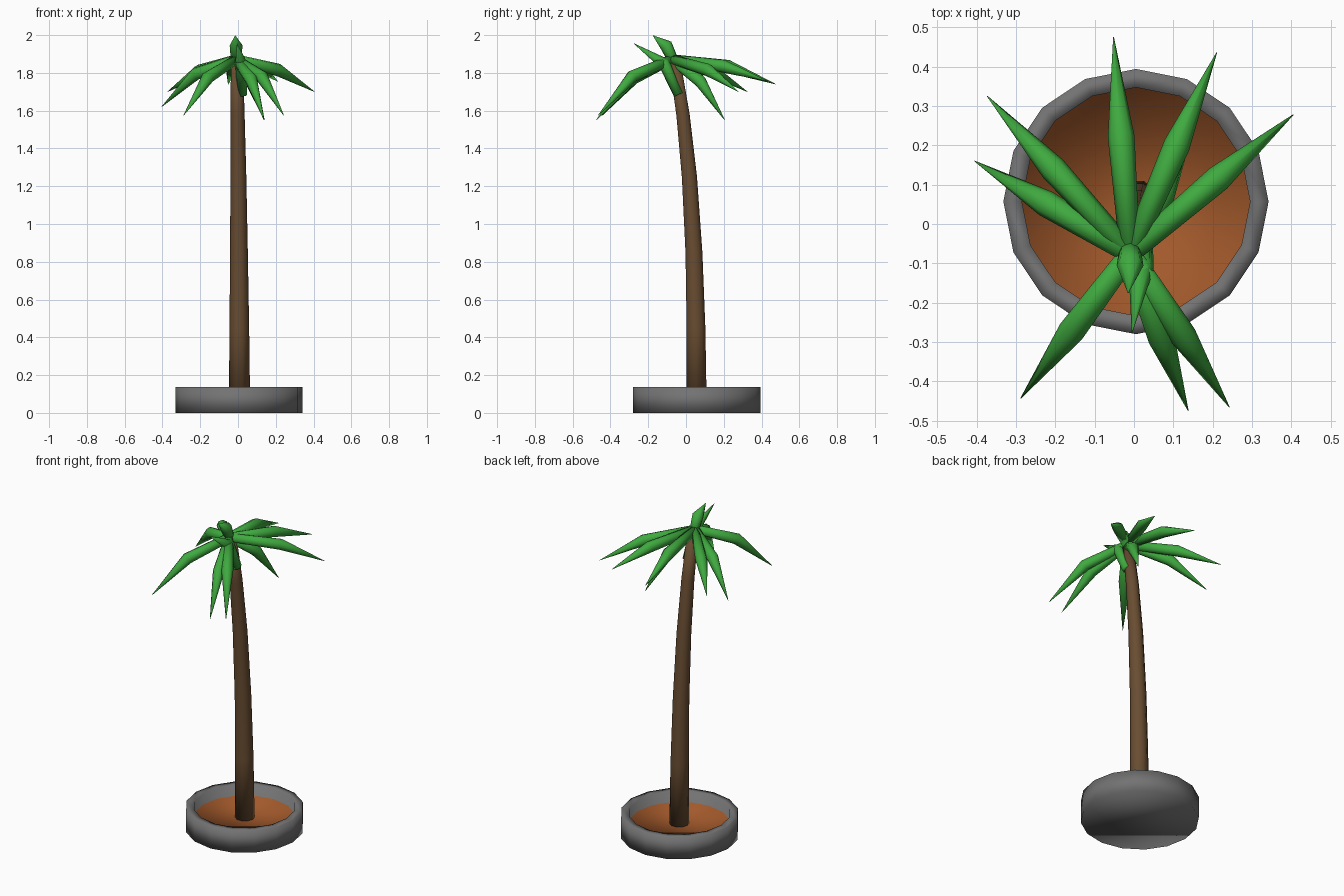
import bpy, bmesh, math
from mathutils import Vector

if "Cube" in bpy.data.objects:
    bpy.data.objects.remove(bpy.data.objects["Cube"])


def material(name, rgb):
    m = bpy.data.materials.new(name)
    m.diffuse_color = (*rgb, 1)
    m.use_nodes = True
    m.node_tree.nodes["Principled BSDF"].inputs["Base Color"].default_value = m.diffuse_color
    return m


GREEN = material("leaf green", (0.05, 0.40, 0.05))
BROWN = material("bark brown", (0.14, 0.073, 0.031))
GREY = material("pot grey", (0.17, 0.17, 0.17))
SOIL = material("soil brown", (0.36, 0.10, 0.024))


def tube(name, points, radii, sides, mats, ref, axis=None):
    """Loft rings along a path; the last cap takes the last material."""
    pts = [Vector(p) for p in points]
    bm = bmesh.new()
    rings = []
    for i, (p, r) in enumerate(zip(pts, radii)):
        d = axis or (pts[min(i + 1, len(pts) - 1)] - pts[max(i - 1, 0)]).normalized()
        v = d.cross(ref).normalized()
        u = v.cross(d)
        rings.append([bm.verts.new(p + r * (u * math.cos(a) + v * math.sin(a)))
                      for a in (2 * math.pi * k / sides for k in range(sides))])
    for a, b in zip(rings, rings[1:]):
        for k in range(sides):
            j = (k + 1) % sides
            bm.faces.new((a[k], a[j], b[j], b[k]))
    bm.faces.new(rings[0][::-1])
    bm.faces.new(rings[-1]).material_index = len(mats) - 1
    bmesh.ops.recalc_face_normals(bm, faces=bm.faces)
    for f in bm.faces:
        f.smooth = True
    me = bpy.data.meshes.new(name)
    bm.to_mesh(me)
    bm.free()
    for m in mats:
        me.materials.append(m)
    ob = bpy.data.objects.new(name, me)
    bpy.context.collection.objects.link(ob)
    return ob


X, Z = Vector((1, 0, 0)), Vector((0, 0, 1))

# Round pot with a sunken soil surface
c = (0.005, 0.057)
tube("pot", [(*c, 0), (*c, 0.137), (*c, 0.137), (*c, 0.07)],
     [0.337, 0.337, 0.29, 0.29], 16, [GREY, SOIL], X, Z)

# Curved, tapering trunk
tube("trunk", [(0.008, 0.056, 0.06), (0.007, 0.053, 0.45), (0.005, 0.042, 0.85),
               (0.002, 0.018, 1.25), (-0.002, -0.016, 1.58), (-0.006, -0.06, 1.86)],
     [0.056, 0.052, 0.047, 0.042, 0.037, 0.032], 10, [BROWN], X)

# Drooping leaves: bend height, then tip position
crown = Vector((-0.01, -0.075, 1.872))
for i, (bend_z, tip) in enumerate([
        (1.835, (-0.052, 0.475, 1.74)), (1.835, (0.21, 0.435, 1.755)),
        (1.815, (0.405, 0.278, 1.70)), (1.81, (-0.373, 0.325, 1.70)),
        (1.795, (-0.405, 0.16, 1.62)), (1.775, (-0.288, -0.443, 1.575)),
        (1.765, (0.138, -0.475, 1.55)), (1.78, (0.242, -0.465, 1.575)),
        (1.755, (0.14, 0.205, 1.55))]):
    tip = Vector(tip)
    bend = crown.lerp(tip, 0.54)
    bend.z = bend_z
    tube(f"leaf_{i + 1}", [crown, bend, tip], [0.026, 0.034, 0.001], 8, [GREEN], Z)

# Upright young leaf and one rising along the trunk
tube("leaf_upright", [(-0.01, -0.055, 1.84), (-0.01, -0.105, 1.945), (-0.015, -0.175, 1.998)],
     [0.026, 0.034, 0.001], 8, [GREEN], X)
tube("leaf_folded", [(0.022, -0.04, 1.685), (0.018, -0.115, 1.85), (-0.005, -0.275, 1.955)],
     [0.026, 0.032, 0.001], 8, [GREEN], X)
